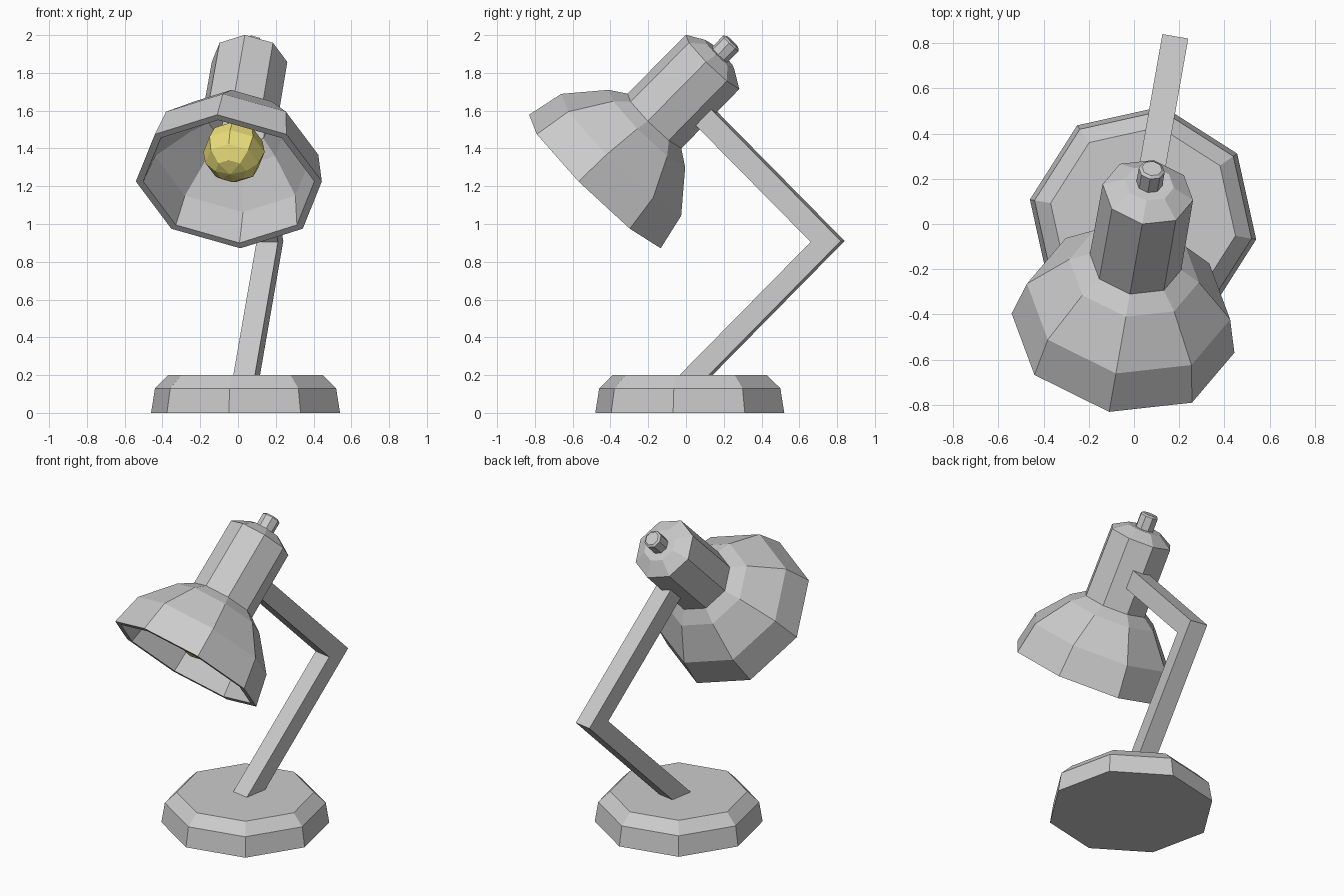
import bpy, bmesh
from math import radians, sin, cos, pi
from mathutils import Matrix

if "Cube" in bpy.data.objects:
    bpy.data.objects.remove(bpy.data.objects["Cube"])

# Whole lamp is turned 10 degrees; the head is tilted 45 degrees about its rim centre
LAMP = Matrix.Translation((0.04, 0.02, 0)) @ Matrix.Rotation(radians(-10), 4, 'Z')
HEAD = LAMP @ Matrix.Translation((0, -0.51, 1.225)) @ Matrix.Rotation(radians(-45), 4, 'X')


def finish(name, bm, matrix):
    bmesh.ops.recalc_face_normals(bm, faces=bm.faces)
    mesh = bpy.data.meshes.new(name)
    bm.to_mesh(mesh)
    bm.free()
    obj = bpy.data.objects.new(name, mesh)
    obj.matrix_world = matrix
    bpy.context.collection.objects.link(obj)
    return obj


def lathe(name, profile, matrix, sides=8):
    """Revolve (radius, height) points; open ends are closed with one flat face."""
    bm = bmesh.new()
    rings = [[bm.verts.new((r * cos(2 * pi * i / sides), r * sin(2 * pi * i / sides), h))
              for i in range(sides)] for r, h in profile]
    for a, b in zip(rings, rings[1:]):
        for i in range(sides):
            j = (i + 1) % sides
            bm.faces.new((a[i], a[j], b[j], b[i]))
    bm.faces.new(rings[0])
    bm.faces.new(rings[-1])
    return finish(name, bm, matrix)


def extrude_side(name, outline, half_width, matrix):
    """Extrude a (y, z) outline sideways along x."""
    bm = bmesh.new()
    left, right = [[bm.verts.new((x, y, z)) for y, z in outline]
                   for x in (-half_width, half_width)]
    bm.faces.new(left)
    bm.faces.new(right)
    n = len(outline)
    for i in range(n):
        j = (i + 1) % n
        bm.faces.new((left[i], left[j], right[j], right[i]))
    return finish(name, bm, matrix)


# Bevelled octagonal base
lathe("base", [(0.508, 0), (0.487, 0.13), (0.415, 0.2)], LAMP)

# Bent square arm
extrude_side("arm", [(-0.095, 0.15), (0.062, 0.15), (0.822, 0.91), (0.122, 1.61),
                     (0.038, 1.526), (0.66, 0.905)], 0.058, LAMP)

# Hollow shade and lamp housing, from the inner cavity round the rim to the cap
lathe("shade", [(0.165, 0.85), (0.165, 0.44), (0.255, 0.37), (0.42, 0.19), (0.46, 0),
                (0.5, 0), (0.456, 0.2), (0.291, 0.395), (0.205, 0.4525),
                (0.203, 0.895), (0.11, 0.95)], HEAD)

# Switch knob on the cap
lathe("knob", [(0.058, 0.93), (0.058, 1.035), (0.045, 1.045)], HEAD)

# Bulb and its holder
lathe("bulb_holder", [(0.06, 0.36), (0.06, 0.86)], HEAD)
bm = bmesh.new()
bmesh.ops.create_uvsphere(bm, u_segments=8, v_segments=6, radius=0.165)
bulb = finish("bulb", bm, HEAD @ Matrix.Translation((0, 0, 0.22)))
yellow = bpy.data.materials.new("bulb_yellow")
yellow.diffuse_color = (0.85, 0.75, 0.2, 1)
yellow.use_nodes = True
yellow.node_tree.nodes["Principled BSDF"].inputs["Base Color"].default_value = yellow.diffuse_color
bulb.data.materials.append(yellow)
